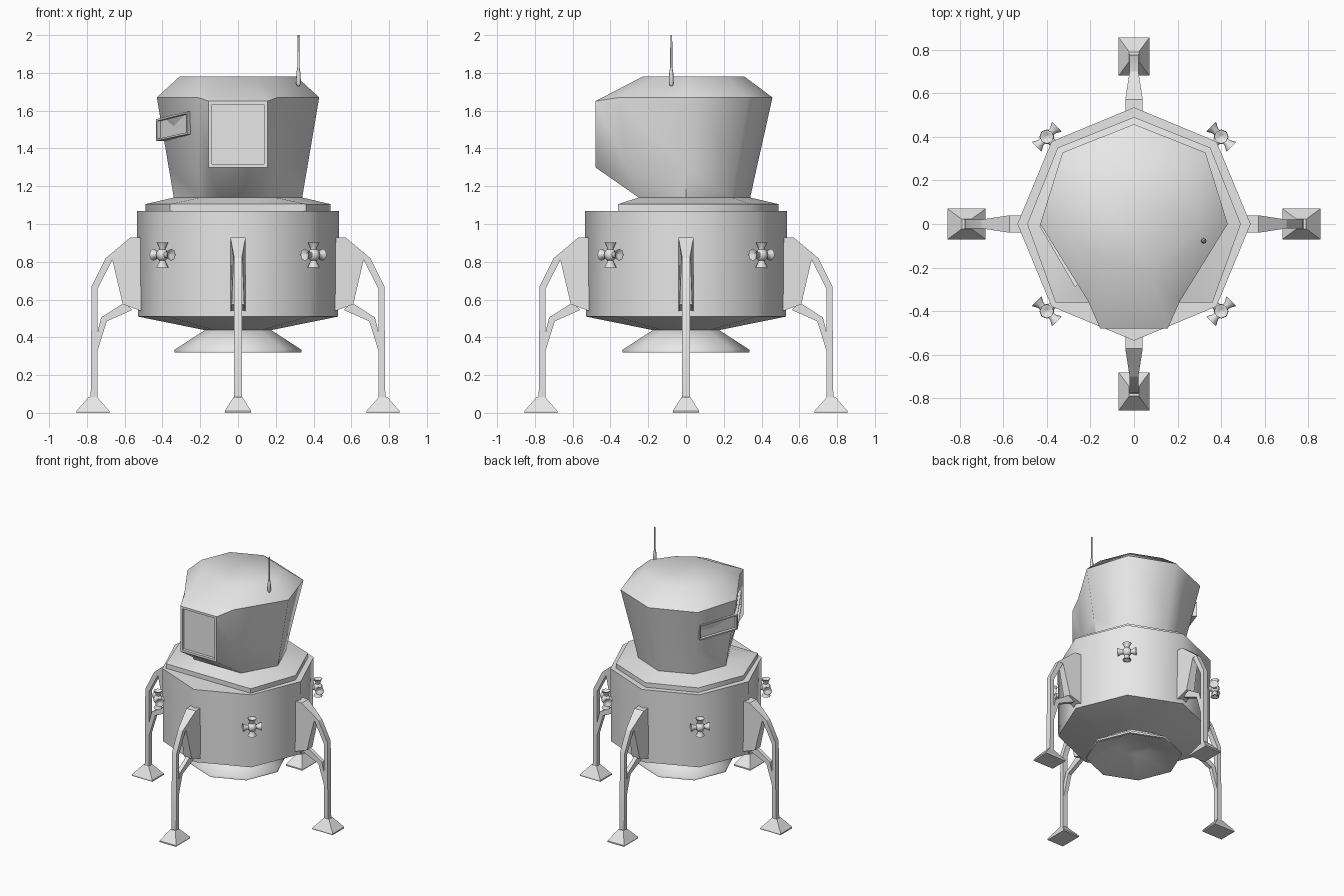
import bpy, bmesh
from math import pi, cos, sin, radians
from mathutils import Matrix, Vector

cube = bpy.data.objects.get("Cube")
if cube:
    bpy.data.objects.remove(cube, do_unlink=True)

grey = bpy.data.materials.new("hull_grey")
grey.use_nodes = True
grey.diffuse_color = (0.8, 0.8, 0.8, 1)
grey.node_tree.nodes["Principled BSDF"].inputs["Base Color"].default_value = (0.8, 0.8, 0.8, 1)


def finish(name, bm, angle=50):
    """Turn a bmesh into a grey, smoothly shaded object."""
    bmesh.ops.recalc_face_normals(bm, faces=bm.faces[:])
    mesh = bpy.data.meshes.new(name)
    bm.to_mesh(mesh)
    bm.free()
    mesh.materials.append(grey)
    obj = bpy.data.objects.new(name, mesh)
    bpy.context.collection.objects.link(obj)
    bpy.ops.object.select_all(action="DESELECT")
    obj.select_set(True)
    bpy.context.view_layer.objects.active = obj
    bpy.ops.object.shade_smooth_by_angle(angle=radians(angle))
    return obj


def loft(bm, rings):
    """Skin closed rings of points and cap both ends."""
    rows = [[bm.verts.new(p) for p in ring] for ring in rings]
    for low, high in zip(rows, rows[1:]):
        n = len(low)
        for i in range(n):
            j = (i + 1) % n
            bm.faces.new((low[i], low[j], high[j], high[i]))
    bm.faces.new(rows[0][::-1])
    bm.faces.new(rows[-1])


def octagon(r, z):
    return [(r * cos(i * pi / 4), r * sin(i * pi / 4), z) for i in range(8)]


def prism(bm, outline, width, turn):
    """Radial profile given thickness by a width rule, turned about z."""
    sides = [[turn @ Vector((r, s * width(r), z)) for r, z in outline] for s in (-1, 1)]
    loft(bm, sides)


# Descent stage: octagonal hull with shallow tapered belly
bm = bmesh.new()
loft(bm, [octagon(r, z) for r, z in ((0.16, 0.435), (0.53, 0.51), (0.535, 1.07))])
finish("descent_hull", bm, 60)

# Engine bell, hollow underneath
bm = bmesh.new()
bell = ((0.165, 0.445), (0.335, 0.335), (0.335, 0.32), (0.315, 0.32), (0.12, 0.41))
loft(bm, [octagon(r, z) for r, z in bell])
finish("engine_bell", bm, 60)

# Ascent stage: half outlines from back to front, mirrored in x
collar = ((0, 0.49), (0.35, 0.35), (0.49, 0), (0.36, -0.36), (0.1, -0.36))
foot_ring = ((0, 0.34), (0.24, 0.24), (0.34, 0), (0.2, -0.25), (0.1, -0.25))
nose_low = ((0, 0.375), (0.265, 0.265), (0.367, 0), (0.215, -0.31), (0.155, -0.48))
rim = ((0, 0.458), (0.328, 0.328), (0.43, 0), (0.21, -0.355), (0.155, -0.48))
roof = ((0, 0.31), (0.22, 0.22), (0.31, 0), (0.2, -0.15), (0.08, -0.23))


def mirrored(half, z, front_z=None):
    points = [(x, y, z) for x, y in half]
    if front_z:
        points[-1] = (*half[-1], front_z)
    return points + [(-x, y, h) for x, y, h in reversed(points[1:])]


bm = bmesh.new()
loft(bm, [mirrored(collar, 1.07), mirrored(collar, 1.105), mirrored(foot_ring, 1.14),
          mirrored(nose_low, 1.3), mirrored(rim, 1.67, 1.65), mirrored(roof, 1.78)])
bmesh.ops.recalc_face_normals(bm, faces=bm.faces[:])
# Recessed front window
window = [f for f in bm.faces if f.calc_center_median().y < -0.47]
bmesh.ops.inset_individual(bm, faces=window, thickness=0.024, depth=0)
bmesh.ops.inset_individual(bm, faces=window, thickness=0.002, depth=-0.02)
finish("ascent_cabin", bm, 48)

# Side window housing wrapped round the right corner of the cabin
bm = bmesh.new()
stations = (((-0.325, 0.295), 1.44, 1.555), ((-0.433, -0.01), 1.44, 1.555),
            ((-0.27, -0.29), 1.475, 1.595))
rings = []
for (x, y), low, high in stations:
    k = 0.78
    rings.append([(x, y, low), (x, y, high), (x * k, y * k, high), (x * k, y * k, low)])
loft(bm, rings)
bmesh.ops.recalc_face_normals(bm, faces=bm.faces[:])
panes = [f for f in bm.faces if f.normal.x < -0.5 and abs(f.normal.z) < 0.5]
bmesh.ops.inset_individual(bm, faces=panes, thickness=0.014, depth=0)
bmesh.ops.inset_individual(bm, faces=panes, thickness=0.001, depth=-0.02)
finish("side_window", bm, 30)

# Antenna: thick base and thin whip
bm = bmesh.new()
mast = ((0.007, 1.73), (0.013, 1.745), (0.011, 1.8), (0.006, 1.83), (0.005, 2.0))
loft(bm, [[(0.32 + x, y - 0.078, z) for x, y, z in octagon(r, z)] for r, z in mast])
finish("antenna", bm)

# Landing legs: web, upright, brace and pad, repeated on four sides
web = ((0.5, 0.93), (0.57, 0.928), (0.7, 0.82), (0.665, 0.81), (0.61, 0.575), (0.5, 0.535))
upright = ((0.7, 0.82), (0.775, 0.67), (0.78, 0.06), (0.745, 0.06), (0.745, 0.655), (0.665, 0.81))
brace = ((0.6, 0.585), (0.725, 0.505), (0.768, 0.325), (0.748, 0.315), (0.695, 0.485), (0.56, 0.545))


def web_width(r):
    return 0.04 - 0.02 * min(1, max(0, (r - 0.57) / 0.12))


def pad_ring(along, across, z):
    return [(0.768 + sx * along, sy * across, z)
            for sx, sy in ((-1, -1), (1, -1), (1, 1), (-1, 1))]


for i, side in enumerate(("left", "back", "right", "front")):
    turn = Matrix.Rotation(i * pi / 2, 4, "Z")
    bm = bmesh.new()
    prism(bm, web, web_width, turn)
    prism(bm, upright, lambda r: 0.02, turn)
    prism(bm, brace, lambda r: 0.015, turn)
    finish(side + "_leg", bm, 35)
    bm = bmesh.new()
    pad = [pad_ring(0.087, 0.07, 0), pad_ring(0.087, 0.07, 0.01), pad_ring(0.022, 0.022, 0.085)]
    loft(bm, [[turn @ Vector(p) for p in ring] for ring in pad])
    finish(side + "_foot_pad", bm, 30)

# Thruster clusters: core, mount and four flared nozzles on each diagonal
nozzle = ((0.016, 0.015), (0.018, 0.04), (0.032, 0.066), (0.026, 0.066), (0.01, 0.05))
corners = ("back_left", "back_right", "front_right", "front_left")
for i, corner in enumerate(corners):
    place = Matrix.Rotation(pi / 4 + i * pi / 2, 4, "Z") @ Matrix.Translation((0.566, 0, 0.837))
    bm = bmesh.new()
    bmesh.ops.create_uvsphere(bm, u_segments=8, v_segments=6, radius=0.034, matrix=place)
    mount = place @ Matrix.Translation((-0.045, 0, 0)) @ Matrix.Rotation(pi / 2, 4, "Y")
    bmesh.ops.create_cone(bm, cap_ends=True, segments=8, radius1=0.018, radius2=0.018,
                          depth=0.09, matrix=mount)
    for q in range(4):
        aim = place @ Matrix.Rotation(q * pi / 2, 4, "X")
        loft(bm, [[aim @ Vector(p) for p in octagon(r, z)] for r, z in nozzle])
    finish(corner + "_thrusters", bm)
